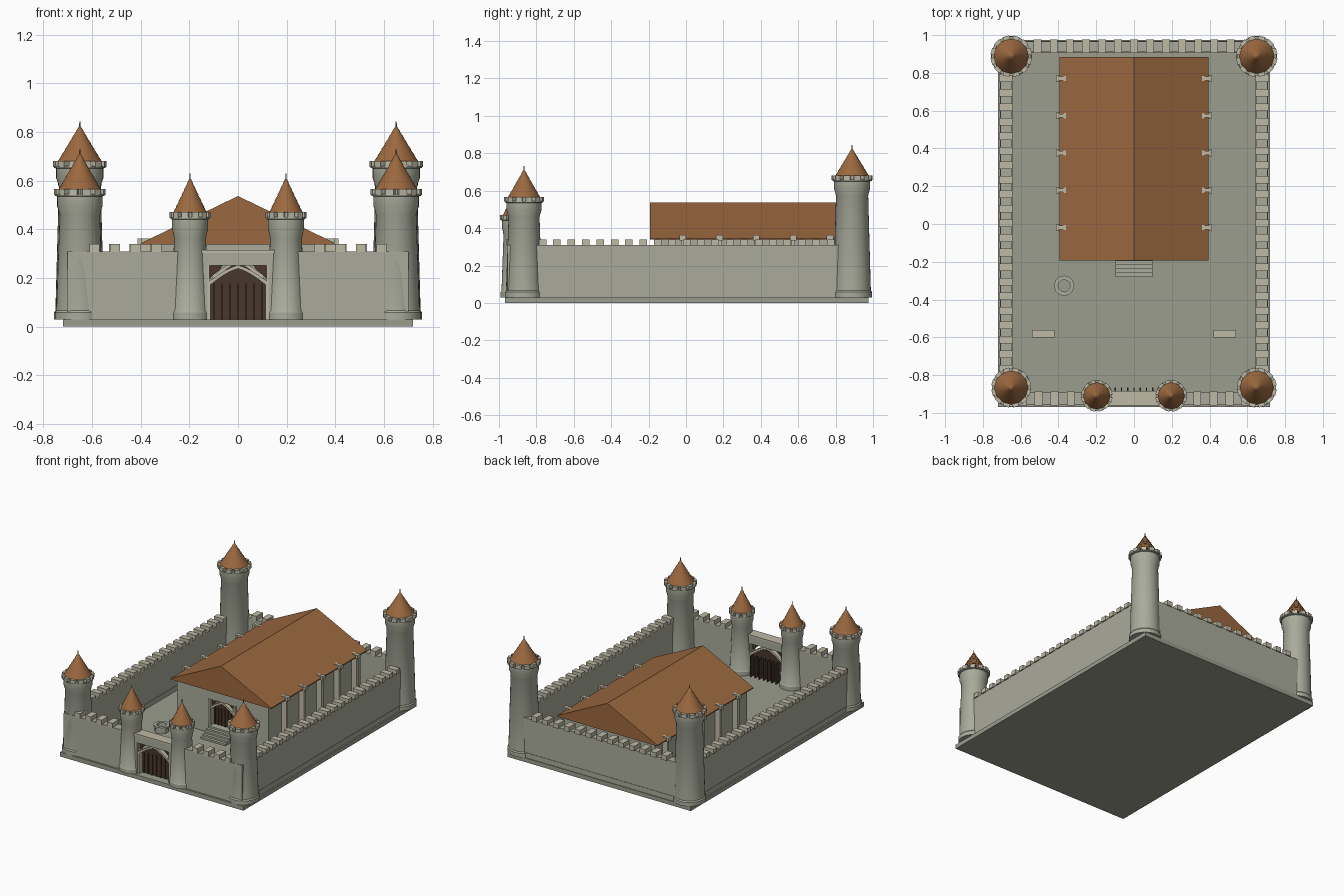
import bpy, bmesh, math
from mathutils import Matrix, Vector

if "Cube" in bpy.data.objects:
    bpy.data.objects.remove(bpy.data.objects["Cube"])


def material(name, rgb):
    m = bpy.data.materials.new(name)
    m.diffuse_color = (*rgb, 1)
    m.use_nodes = True
    m.node_tree.nodes["Principled BSDF"].inputs["Base Color"].default_value = m.diffuse_color
    return m


STONE = material("stone", (0.40, 0.41, 0.33))
TRIM = material("pale_stone", (0.52, 0.49, 0.38))
GROUND = material("paving", (0.33, 0.34, 0.27))
ROOF = material("roof_tile", (0.33, 0.14, 0.05))
WOOD = material("dark_wood", (0.065, 0.038, 0.025))


def finish(bm, name, mat, smooth=False):
    bmesh.ops.recalc_face_normals(bm, faces=bm.faces)
    me = bpy.data.meshes.new(name)
    bm.to_mesh(me)
    bm.free()
    me.materials.append(mat)
    ob = bpy.data.objects.new(name, me)
    bpy.context.collection.objects.link(ob)
    if smooth:
        bpy.ops.object.select_all(action='DESELECT')
        ob.select_set(True)
        bpy.context.view_layer.objects.active = ob
        bpy.ops.object.shade_smooth_by_angle(angle=math.radians(30))
    return ob


def boxes(name, items, mat):
    """One object from (x0, x1, y0, y1, z0, z1) blocks."""
    bm = bmesh.new()
    for x0, x1, y0, y1, z0, z1 in items:
        m = Matrix.Translation(((x0 + x1) / 2, (y0 + y1) / 2, (z0 + z1) / 2))
        bmesh.ops.create_cube(bm, size=1, matrix=m @ Matrix.Diagonal((x1 - x0, y1 - y0, z1 - z0, 1)))
    return finish(bm, name, mat)


def prism(name, profile, y0, y1, mat):
    """Extrude an x-z outline from y0 to y1."""
    bm = bmesh.new()
    f = bm.faces.new([bm.verts.new((x, y0, z)) for x, z in profile])
    ext = bmesh.ops.extrude_face_region(bm, geom=[f])
    bmesh.ops.translate(bm, vec=(0, y1 - y0, 0),
                        verts=[v for v in ext["geom"] if isinstance(v, bmesh.types.BMVert)])
    return finish(bm, name, mat)


def lathe(name, profile, x, y, mat, n=32):
    """Spin an (r, z) profile around a vertical axis."""
    bm = bmesh.new()
    rings = []
    for r, z in profile:
        if r == 0:
            rings.append([bm.verts.new((x, y, z))] * n)
        else:
            rings.append([bm.verts.new((x + r * math.cos(2 * math.pi * i / n),
                                        y + r * math.sin(2 * math.pi * i / n), z)) for i in range(n)])
    for a, b in zip(rings, rings[1:]):
        for i in range(n):
            j = (i + 1) % n
            bm.faces.new(list(dict.fromkeys((a[i], a[j], b[j], b[i]))))
    return finish(bm, name, mat, smooth=True)


def tower(name, x, y, r, top, apex):
    """r = battlement radius, top = merlon top, apex = roof tip."""
    rb, rn, rf = r * 0.92, r * 0.79, r * 0.89
    lathe(name + "_body", [(0, .03), (r * .98, .03), (r * .98, .058), (rb, .066), (rn, top - .105),
                           (rn * 1.03, top - .10), (rn * 1.03, top - .092), (rf, top - .07),
                           (rf, top - .03), (r * .97, top - .027), (r * .97, top - .02), (0, top - .02)],
          x, y, STONE)
    # ring of small merlons
    bm = bmesh.new()
    n = 12
    for i in range(n):
        m = Matrix.Translation((x, y, top - .011)) @ Matrix.Rotation(2 * math.pi * (i + .5) / n, 4, 'Z') \
            @ Matrix.Translation((r * .86, 0, 0)) @ Matrix.Diagonal((r * .28, r * .32, .024, 1))
        bmesh.ops.create_cube(bm, size=1, matrix=m)
    finish(bm, name + "_merlons", TRIM)
    # banded cone roof with a thin finial
    rc, bands, z0 = r * .83, 6, top - .002
    prof = [(0, z0)]
    for i in range(bands):
        t, u = i / bands, (i + 1) / bands
        prof.append((rc * (1 - t) + .0015, z0 + (apex - z0) * t))
        prof.append((max(rc * (1 - u) - .001, 0), z0 + (apex - z0) * u))
    lathe(name + "_roof", prof, x, y, ROOF)
    lathe(name + "_finial", [(0, apex - .02), (.003, apex - .02), (.002, apex + .016), (0, apex + .016)],
          x, y, ROOF, 8)


def arch(w, base, spring, apex, n=10):
    """Pointed-arch outline from right foot over the tip to left foot."""
    right = [(w, base)]
    for i in range(n + 1):
        t = i / n
        right.append((w * (1 - t), spring + (apex - spring) * (.55 * math.sin(t * math.pi / 2) + .45 * t)))
    return right + [(-x, z) for x, z in right[-2::-1]]


def portal(name, y, z0, w, h):
    """Arched doorway: rib, door leaves, straps and spandrel brackets; y is the front face."""
    spring, tip = z0 + h * .64, z0 + h * .94
    outer = arch(w + .012, z0, spring + .006, tip + .014)
    inner = arch(w - .004, z0, spring, tip)
    prism(name + "_arch", outer + inner[::-1], y, y + .045, TRIM)
    prism(name + "_door", arch(w, z0, spring, tip), y + .035, y + .05, WOOD)
    bars = []
    for i in range(-3, 4):
        x = i * w * .28
        bars.append((x - .003, x + .003, y + .028, y + .08, z0, z0 + h * .66))
    boxes(name + "_door_bars", bars, WOOD)
    boxes(name + "_posts", [(s * (w + .008) - .008, s * (w + .008) + .008, y - .004, y + .05, z0, z0 + h)
                            for s in (-1, 1)], TRIM)
    for s in (-1, 1):
        prism(name + "_bracket", [(s * w, z0 + h), (s * w * .55, z0 + h), (s * w * .6, z0 + h * .94),
                                  (s * w * .95, z0 + h * .78), (s * w, z0 + h * .78)],
              y + .015, y + .03, WOOD)


# base slab and paving
boxes("base_slab", [(-.72, .72, -.968, .975, 0, .03)], GROUND)

# curtain walls, with the gate gap in front
WT = .31
boxes("curtain_walls",
      [(s * .677 - .03, s * .677 + .03, -.9, .93, .03, WT) for s in (-1, 1)]
      + [(-.7, .7, .91, .967, .03, WT)]
      + [(min(s * .7, s * .125), max(s * .7, s * .125), -.955, -.892, .03, WT) for s in (-1, 1)], STONE)
boxes("wall_plinths", [(s * .677 - .033, s * .677 + .033, -.9, .93, .03, .065) for s in (-1, 1)]
      + [(-.7, .7, .907, .97, .03, .065)], STONE)

# merlons along the walls
side_n, side_pitch = 21, .077
merlons = []
for s in (-1, 1):
    for i in range(side_n):
        y = -.767 + i * side_pitch
        merlons.append((s * .68 - .036, s * .68 + .036, y - .02, y + .02, WT - .004, .338))
    for i in range(4):
        x = s * (.59 - i * .085)
        merlons.append((x - .021, x + .021, -.96, -.888, WT - .004, .34))
for i in range(-6, 7):
    x = i * .085
    merlons.append((x - .021, x + .021, .905, .976, WT - .004, .34))
boxes("wall_merlons", merlons, TRIM)

# gatehouse lintel and gate
boxes("gate_lintel", [(-.15, .15, -.955, -.89, .252, .305)], STONE)
boxes("gate_coping", [(-.15, .15, -.96, -.885, .303, .316)], TRIM)
portal("main_gate", -.945, .03, .118, .222)

# towers
for s, side in ((-1, "left"), (1, "right")):
    tower("back_tower_" + side, s * .65, .888, .109, .68, .828)
    tower("front_tower_" + side, s * .65, -.866, .105, .565, .715)
    tower("gate_tower_" + side, s * .197, -.91, .083, .47, .613)

# great hall: walls with a doorway recess, and a solid gable roof
boxes("hall_walls", [(-.36, .36, -.13, .86, .03, .345)]
      + [(min(s * .36, s * .11), max(s * .36, s * .11), -.172, -.12, .03, .345) for s in (-1, 1)]
      + [(-.12, .12, -.172, -.12, .27, .345), (-.12, .12, -.172, -.12, .03, .09)], STONE)
prism("hall_roof", [(-.395, .338), (.395, .338), (.395, .345), (0, .537), (-.395, .345)], -.192, .884, ROOF)
portal("hall_door", -.18, .09, .09, .18)

# hall buttresses with caps
shafts, caps = [], []
for s in (-1, 1):
    for i in range(5):
        y = -.018 + i * .197
        shafts.append((s * .379 - .021, s * .379 + .021, y - .01, y + .01, .03, .362))
        for cx in (.362, .405):
            w = .018 if cx > .4 else .014
            caps.append((s * cx - .008, s * cx + .008, y - w, y + w, .335, .362))
        caps.append((s * .379 - .026, s * .379 + .026, y - .016, y + .016, .03, .06))
boxes("hall_buttresses", shafts, TRIM)
boxes("buttress_caps", caps, TRIM)

# steps up to the hall door
boxes("hall_steps", [(-.098, .098, -.28 + i * .021, -.165, .03, .03 + (i + 1) * .012) for i in range(5)], STONE)

# well and benches
lathe("well", [(.032, .03), (.046, .03), (.046, .062), (.054, .064), (.054, .076), (.032, .076), (.032, .03)],
      -.37, -.327, STONE, 12)
for s in (-1, 1):
    x = s * .48
    boxes("bench", [(x - .06, x + .06, -.6, -.56, .058, .07)]
          + [(x + k * .042 - .01, x + k * .042 + .01, -.595, -.565, .03, .058) for k in (-1, 1)], TRIM)
